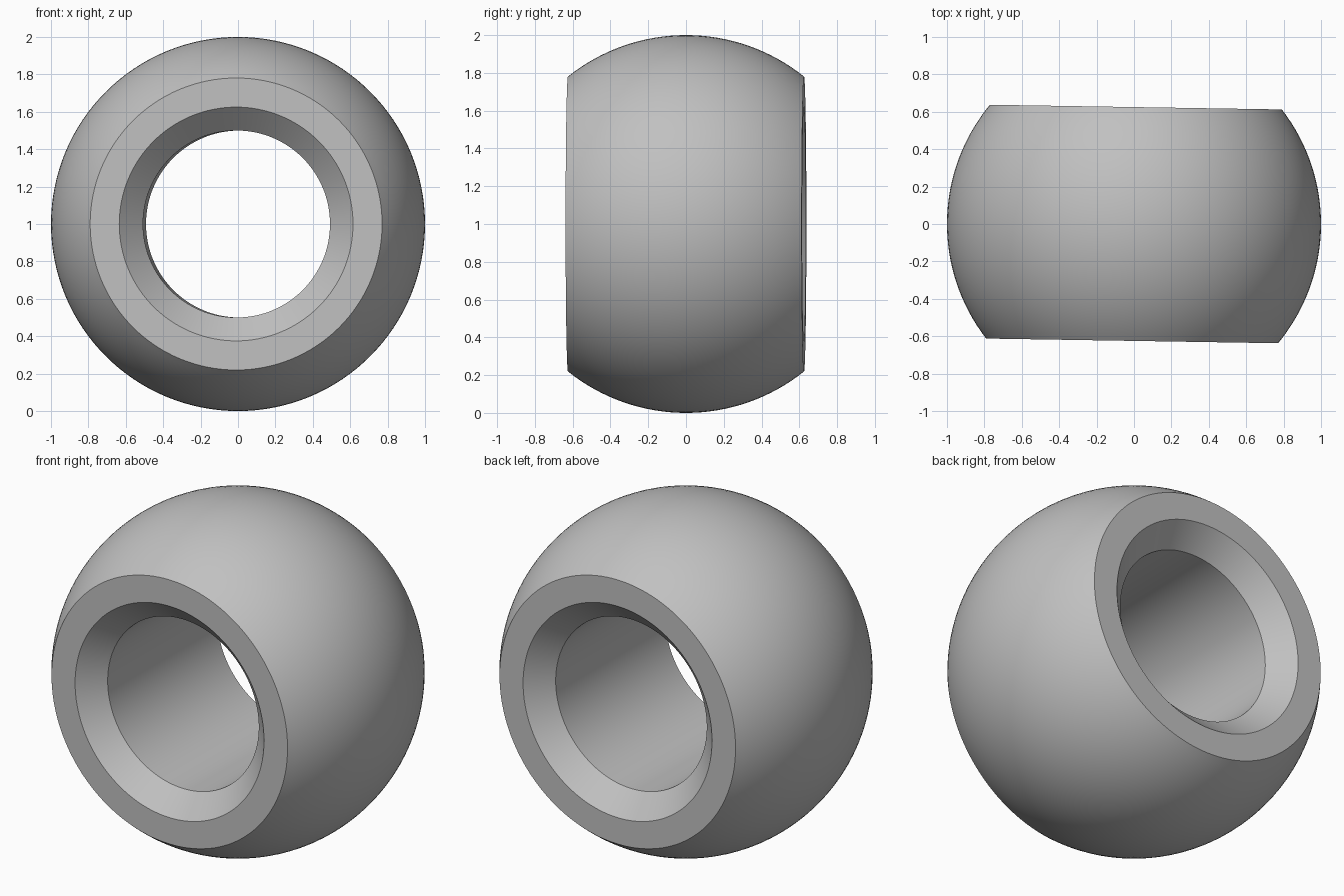
import bpy, bmesh, math
from mathutils import Matrix, Vector

cube = bpy.data.objects.get("Cube")
if cube:
    bpy.data.objects.remove(cube, do_unlink=True)

RADIUS = 1.0       # ball radius
HALF_WIDTH = 0.625  # flat end faces
BORE = 0.5         # hole radius
CHAMFER = 0.125    # countersink at both ends of the hole
SEGMENTS = 128
ARC_STEPS = 32

# Plain grey metal
grey = bpy.data.materials.new("grey metal")
grey.use_nodes = True
colour = (0.53, 0.53, 0.53, 1)
grey.diffuse_color = colour
grey.node_tree.nodes["Principled BSDF"].inputs["Base Color"].default_value = colour

# Closed cross-section: spherical outside, flat ends, chamfered bore
limit = math.asin(HALF_WIDTH / RADIUS)
angles = [limit * (2 * i / ARC_STEPS - 1) for i in range(ARC_STEPS + 1)]
profile = [(RADIUS * math.cos(a), RADIUS * math.sin(a)) for a in angles]
profile += [(BORE + CHAMFER, HALF_WIDTH), (BORE, HALF_WIDTH - CHAMFER),
            (BORE, CHAMFER - HALF_WIDTH), (BORE + CHAMFER, -HALF_WIDTH)]

# Spin the cross-section about the y axis
bm = bmesh.new()
verts = [bm.verts.new(Vector((r, y, 0))) for r, y in profile]
edges = [bm.edges.new((v, verts[i - 1])) for i, v in enumerate(verts)]
bmesh.ops.spin(bm, geom=verts + edges, cent=(0, 0, 0), axis=(0, 1, 0),
               angle=math.tau, steps=SEGMENTS, use_duplicate=False)
bmesh.ops.remove_doubles(bm, verts=bm.verts, dist=0.0001)
bmesh.ops.recalc_face_normals(bm, faces=bm.faces)

# Slight turn of the axis, then stand on the ground
bm.transform(Matrix.Translation((0, 0, RADIUS)) @ Matrix.Rotation(math.radians(-0.92), 4, "Z"))
mesh = bpy.data.meshes.new("bored_ball")
bm.to_mesh(mesh)
bm.free()
mesh.materials.append(grey)

ball = bpy.data.objects.new("bored_ball", mesh)
bpy.context.collection.objects.link(ball)
bpy.context.view_layer.objects.active = ball
ball.select_set(True)
bpy.ops.object.shade_smooth_by_angle(angle=math.radians(30))
